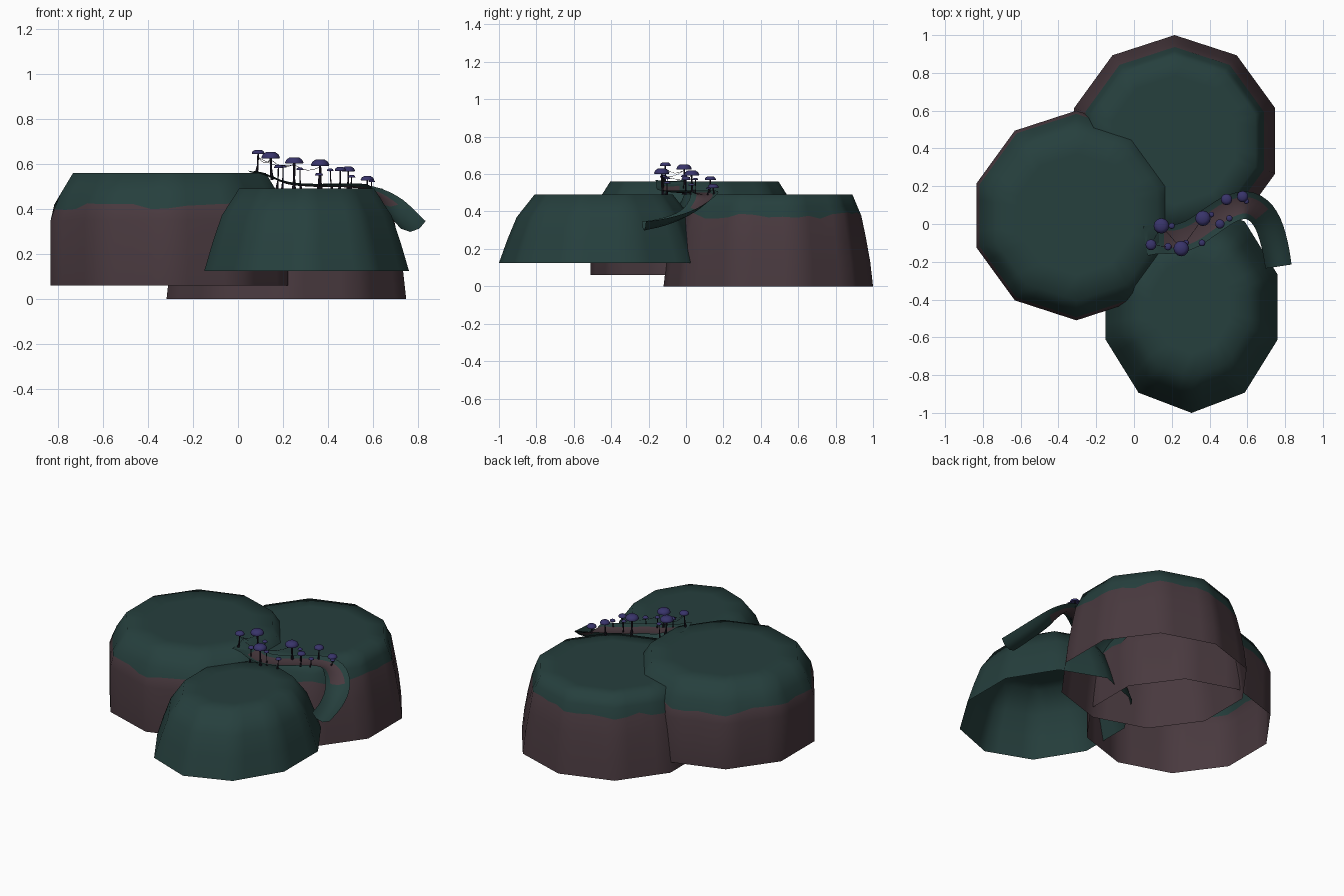
import bpy, bmesh, math, random
from mathutils import Vector

if "Cube" in bpy.data.objects:
    bpy.data.objects.remove(bpy.data.objects["Cube"])

random.seed(4)


def material(name, rgb):
    m = bpy.data.materials.new(name)
    m.diffuse_color = (*rgb, 1)
    m.use_nodes = True
    m.node_tree.nodes["Principled BSDF"].inputs["Base Color"].default_value = m.diffuse_color
    return m


GREEN = material("moss green", (0.019, 0.050, 0.047))
BROWN = material("earth brown", (0.066, 0.041, 0.049))
PURPLE = material("cap purple", (0.040, 0.034, 0.145))
DARK = material("stalk dark", (0.012, 0.009, 0.018))


def finish(bm, name, mats, angle=80):
    me = bpy.data.meshes.new(name)
    bm.to_mesh(me)
    bm.free()
    for m in mats:
        me.materials.append(m)
    ob = bpy.data.objects.new(name, me)
    bpy.context.collection.objects.link(ob)
    bpy.ops.object.select_all(action='DESELECT')
    ob.select_set(True)
    bpy.context.view_layer.objects.active = ob
    bpy.ops.object.shade_smooth_by_angle(angle=math.radians(angle))
    return ob


def bridge(bm, a, b, mat=0, closed=True):
    n = len(a)
    for i in range(n if closed else n - 1):
        j = (i + 1) % n
        bm.faces.new((a[i], a[j], b[j], b[i])).material_index = mat


# Mounds: ten-sided open shells with an uneven moss line
SUB = 4


def mound(name, cx, cy, sx, rings, moss_ring=None):
    """rings: (radius, z) from bottom to top; moss_ring: index of the uneven colour border"""
    bm = bmesh.new()
    loops = []
    for k, (r, z) in enumerate(rings):
        loop = []
        for i in range(10):
            p, q = [Vector((math.cos(t), math.sin(t))) for t in
                    (math.radians(90 + 36 * i), math.radians(126 + 36 * i))]
            for s in range(SUB):
                d = p.lerp(q, s / SUB) * r
                jz = random.uniform(-0.018, 0.018) if k == moss_ring else 0
                loop.append(bm.verts.new((cx + d.x * sx, cy + d.y, z + jz)))
        loops.append(loop)
    for k in range(len(loops) - 1):
        earthy = moss_ring is not None and k < moss_ring
        bridge(bm, loops[k], loops[k + 1], 1 if earthy else 0)
    centre = bm.verts.new((cx, cy, rings[-1][1]))
    top = loops[-1]
    for i in range(len(top)):
        bm.faces.new((top[i], top[(i + 1) % len(top)], centre))
    return finish(bm, name, [GREEN, BROWN])


mound("left_mound", -0.305, 0.045, 1.0,
      [(0.555, 0.06), (0.555, 0.35), (0.538, 0.41), (0.51, 0.465), (0.45, 0.56), (0.32, 0.56)], 2)
mound("back_mound", 0.215, 0.44, 1.0,
      [(0.56, 0.0), (0.545, 0.13), (0.522, 0.26), (0.497, 0.378), (0.475, 0.43), (0.45, 0.49), (0.34, 0.49)], 3)
mound("front_mound", 0.305, -0.44, 0.854,
      [(0.56, 0.125), (0.515, 0.25), (0.465, 0.37), (0.37, 0.49), (0.25, 0.49)])

# Trough path: brown bed with raised mossy rims, spilling over the right edge
PATH = [Vector(p) for p in (
    (0.06, -0.09, 0.562), (0.13, -0.08, 0.545), (0.22, -0.08, 0.51), (0.31, -0.05, 0.50),
    (0.40, 0.01, 0.497), (0.50, 0.075, 0.495), (0.59, 0.10, 0.48), (0.66, 0.07, 0.43),
    (0.71, 0.0, 0.37), (0.745, -0.11, 0.325), (0.765, -0.225, 0.298))]


def catmull(pts, steps):
    out = []
    for i in range(len(pts) - 1):
        p0, p1, p2, p3 = pts[max(i - 1, 0)], pts[i], pts[i + 1], pts[min(i + 2, len(pts) - 1)]
        for s in range(steps):
            t = s / steps
            out.append(0.5 * (2 * p1 + (p2 - p0) * t + (2 * p0 - 5 * p1 + 4 * p2 - p3) * t * t
                              + (3 * p1 - p0 - 3 * p2 + p3) * t ** 3))
    return out + [pts[-1]]


bm = bmesh.new()
line = catmull(PATH, 3)
rows = []
for i, p in enumerate(line):
    d = line[min(i + 1, len(line) - 1)] - line[max(i - 1, 0)]
    side = Vector((d.y, -d.x, 0)).normalized()
    t = i / (len(line) - 1)
    rim = 0.008 + 0.04 * t * t
    half = 0.078 - 0.008 * t
    rows.append([bm.verts.new(p + side * s * half + Vector((0, 0, rim * h)))
                 for s, h in ((1, 1), (0.6, 0.3), (0, 0), (-0.6, 0.3), (-1, 1))])
for i in range(len(rows) - 1):
    for j in range(4):
        f = bm.faces.new((rows[i][j], rows[i + 1][j], rows[i + 1][j + 1], rows[i][j + 1]))
        f.material_index = int(j in (1, 2) and i > 3 and line[i].z > 0.43)
finish(bm, "trough_path", [GREEN, BROWN])


def tube(bm, pts, radii, sides, mat):
    prev = None
    for i, p in enumerate(pts):
        d = (pts[min(i + 1, len(pts) - 1)] - pts[max(i - 1, 0)]).normalized()
        u = d.orthogonal().normalized()
        v = d.cross(u)
        ring = [bm.verts.new(p + radii[i] * (u * math.cos(a) + v * math.sin(a)))
                for a in (2 * math.pi * k / sides for k in range(sides))]
        if prev:
            bridge(bm, prev, ring, mat)
        prev = ring


# Mushrooms: x, y, cap top z, cap radius
SHROOMS = [
    (0.09, -0.11, 0.665, 0.029), (0.145, -0.01, 0.655, 0.041), (0.25, -0.13, 0.632, 0.041),
    (0.365, 0.03, 0.622, 0.041), (0.455, 0.0, 0.588, 0.025), (0.49, 0.13, 0.59, 0.03),
    (0.575, 0.145, 0.548, 0.03), (0.20, -0.01, 0.597, 0.016), (0.18, -0.12, 0.597, 0.02),
    (0.275, -0.10, 0.585, 0.016), (0.36, -0.10, 0.562, 0.018), (0.41, 0.05, 0.58, 0.015),
    (0.505, 0.03, 0.552, 0.017), (0.595, 0.12, 0.53, 0.014)]
CAP = [(0.25, -0.55), (0.95, -0.75), (1.0, -0.62), (0.85, -0.3), (0.5, -0.07)]
for n, (x, y, z, r) in enumerate(SHROOMS):
    bm = bmesh.new()
    base = 0.56 if x < 0.1 else 0.53 if x < 0.16 else 0.49
    lean = Vector((random.uniform(-0.008, 0.008), random.uniform(-0.008, 0.008), 0))
    foot, head = Vector((x, y, base)) + lean, Vector((x, y, z - 0.45 * r))
    tube(bm, [foot, foot.lerp(head, 0.35) - lean * 0.3, head],
         [0.008 * (0.5 + r * 15), 0.1 * r + 0.001, 0.1 * r + 0.001], 6, 1)
    prev = None
    for pr, pz in CAP:
        ring = [bm.verts.new((x + r * pr * math.cos(a), y + r * pr * math.sin(a), z + r * pz))
                for a in (2 * math.pi * k / 12 for k in range(12))]
        if prev:
            bridge(bm, prev, ring)
        else:
            bm.faces.new(ring[::-1])
        prev = ring
    bm.faces.new(prev)
    finish(bm, f"mushroom_{n + 1}", [PURPLE, DARK], 50)

# Fine threads sagging between neighbouring mushrooms
bm = bmesh.new()
for a, b in ((0, 1), (0, 2), (1, 2), (2, 3)):
    p, q = [Vector((s[0], s[1], s[2] - 0.035)) for s in (SHROOMS[a], SHROOMS[b])]
    pts = [p.lerp(q, t / 4) - Vector((0, 0, 0.02 * math.sin(math.pi * t / 4))) for t in range(5)]
    tube(bm, pts, [0.0012] * 5, 3, 0)
finish(bm, "threads", [DARK])
